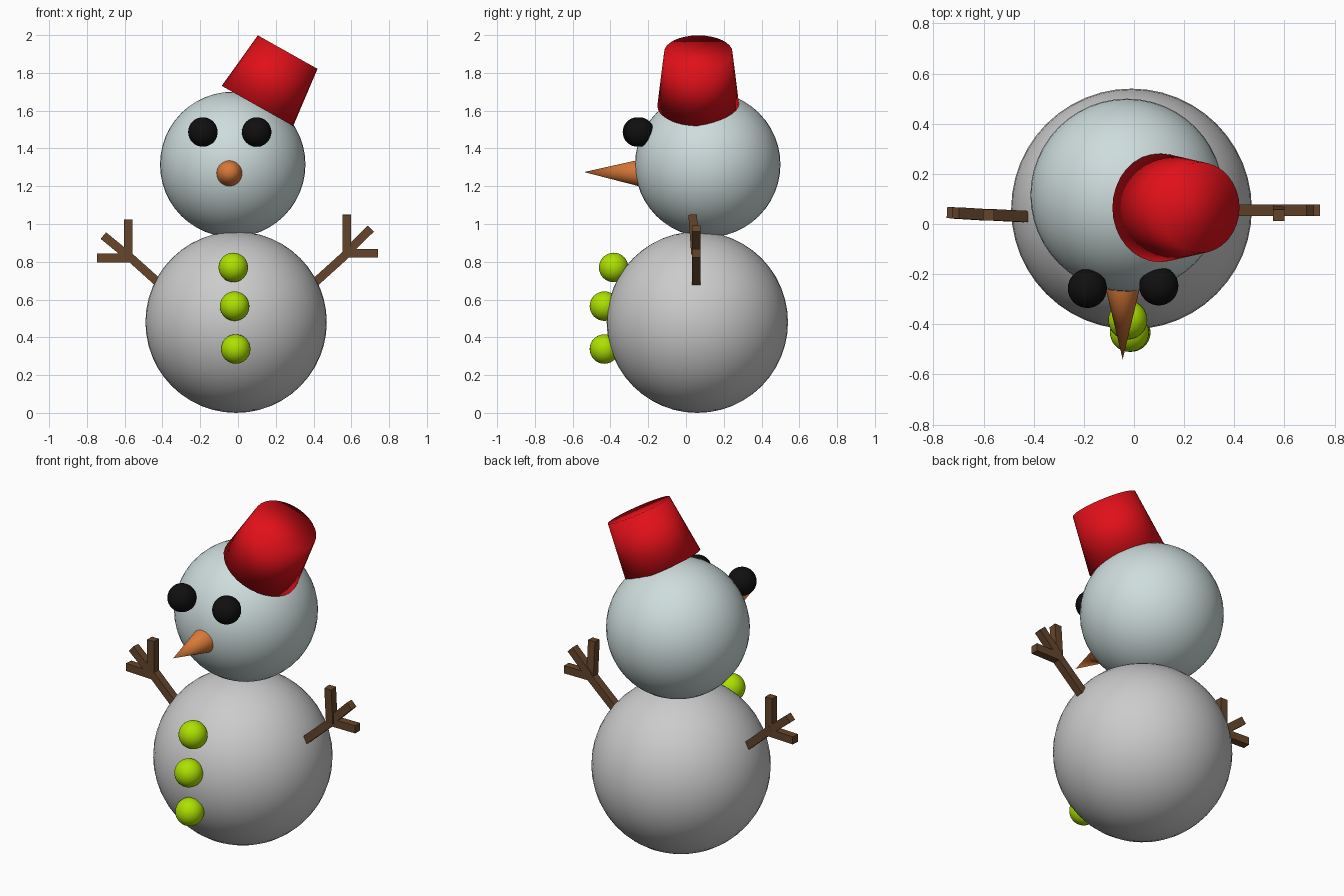
import bpy
from math import radians
from mathutils import Vector, Matrix

if "Cube" in bpy.data.objects:
    bpy.data.objects.remove(bpy.data.objects["Cube"])


def material(name, rgb):
    m = bpy.data.materials.new(name)
    m.diffuse_color = (*rgb, 1)
    m.use_nodes = True
    m.node_tree.nodes["Principled BSDF"].inputs["Base Color"].default_value = m.diffuse_color
    return m


ICE = material("ice", (0.62, 0.72, 0.72))
COAL = material("coal", (0.005, 0.005, 0.005))
CARROT = material("carrot", (0.68, 0.19, 0.04))
LIME = material("lime", (0.42, 0.75, 0.0))
RED = material("red", (0.75, 0.005, 0.01))
WOOD = material("wood", (0.13, 0.06, 0.025))


def finish(name, mat=None):
    o = bpy.context.object
    o.name = name
    if mat:
        o.data.materials.append(mat)
    return o


def ball(name, centre, radius, mat=None, segments=32):
    bpy.ops.mesh.primitive_uv_sphere_add(
        segments=segments, ring_count=segments // 2, radius=radius, location=centre)
    bpy.ops.object.shade_smooth()
    return finish(name, mat)


def taper(name, start, end, r1, r2, mat):
    """Cone or frustum running from start to end."""
    a, b = Vector(start), Vector(end)
    bpy.ops.mesh.primitive_cone_add(
        vertices=32, radius1=r1, radius2=r2, depth=(b - a).length,
        location=(a + b) / 2, rotation=(b - a).to_track_quat('Z', 'Y').to_euler())
    return finish(name, mat)


def stick(name, start, end, width=0.045):
    """Square-section twig lying mostly in the XZ plane."""
    a, b = Vector(start), Vector(end)
    bpy.ops.mesh.primitive_cube_add(size=1)
    o = finish(name, WOOD)
    z = (b - a).normalized()
    x = Vector((0, 1, 0)).cross(z).normalized()
    y = z.cross(x)
    rot = Matrix((x, y, z)).transposed().to_4x4()
    o.matrix_world = (Matrix.Translation((a + b) / 2) @ rot
                      @ Matrix.Diagonal((width, width, (b - a).length, 1)))
    return o


# Snowballs
ball("body", (-0.01, 0.06, 0.48), 0.48, segments=48)
ball("head", (-0.028, 0.115, 1.315), 0.385, ICE, segments=48)

# Eyes
ball("eye_left", (-0.186, -0.257, 1.487), 0.078, COAL)
ball("eye_right", (0.099, -0.247, 1.487), 0.078, COAL)

# Buttons
for i, c in enumerate([(-0.025, -0.383, 0.77), (-0.018, -0.432, 0.565),
                       (-0.012, -0.432, 0.338)]):
    ball(f"button_{i + 1}", c, 0.078, LIME)

# Nose
taper("nose", (-0.045, -0.24, 1.27), (-0.045, -0.54, 1.275), 0.072, 0, CARROT)
bpy.ops.object.shade_smooth_by_angle(angle=radians(40))

# Tilted bucket hat
taper("bucket_hat", (0.103, 0.065, 1.625), (0.263, 0.065, 1.91), 0.217, 0.181, RED)
bpy.ops.object.shade_smooth()

# Twig arms: branch plus three fingers each
arms = {
    "right": [((0.385, 0.055, 0.67), (0.59, 0.055, 0.855)),
              ((0.577, 0.05, 0.84), (0.577, 0.035, 1.05)),
              ((0.577, 0.055, 0.85), (0.703, 0.055, 0.975)),
              ((0.565, 0.055, 0.846), (0.742, 0.055, 0.846))],
    "left": [((-0.40, 0.028, 0.67), (-0.595, 0.038, 0.845)),
             ((-0.58, 0.036, 0.82), (-0.58, 0.036, 1.025)),
             ((-0.58, 0.036, 0.83), (-0.712, 0.044, 0.938)),
             ((-0.57, 0.036, 0.82), (-0.746, 0.046, 0.82))],
}
for side, parts in arms.items():
    for part, (a, b) in zip(("arm", "finger_up", "finger_mid", "finger_out"), parts):
        stick(f"{part}_{side}", a, b)
